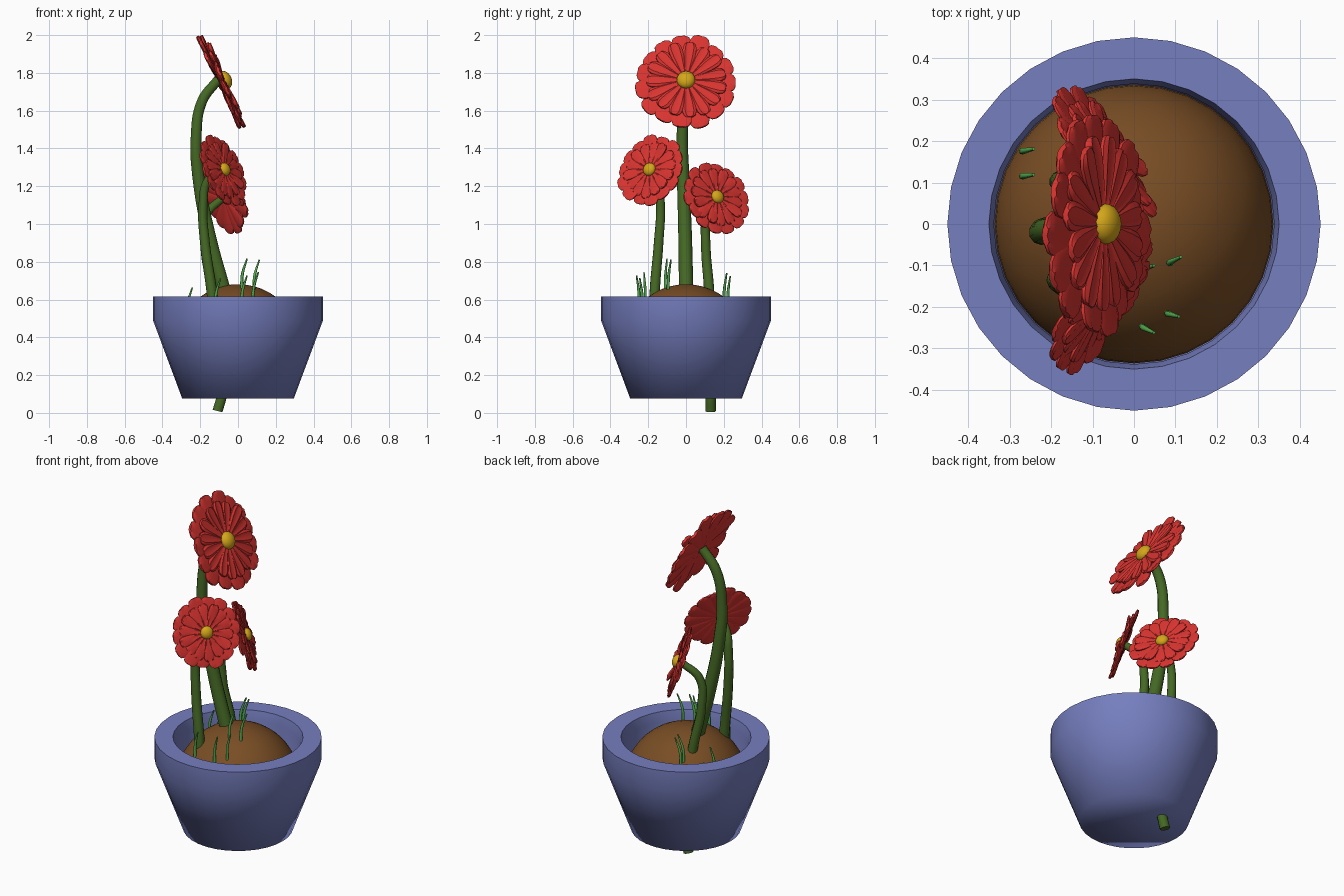
import bpy, bmesh, math, random
from mathutils import Vector, Matrix

random.seed(4)
if "Cube" in bpy.data.objects:
    bpy.data.objects.remove(bpy.data.objects["Cube"], do_unlink=True)


def material(name, rgb):
    m = bpy.data.materials.new(name)
    m.use_nodes = True
    m.diffuse_color = (*rgb, 1)
    m.node_tree.nodes["Principled BSDF"].inputs["Base Color"].default_value = (*rgb, 1)
    return m


BLUE = material("pot blue", (0.18, 0.21, 0.52))
BROWN = material("soil brown", (0.19, 0.075, 0.018))
RED = material("petal red", (0.70, 0.035, 0.03))
YELLOW = material("centre yellow", (0.65, 0.38, 0.01))
STEM = material("stem green", (0.06, 0.14, 0.018))
GRASS = material("grass green", (0.09, 0.42, 0.08))


def finish(name, bm, mat, angle):
    bmesh.ops.recalc_face_normals(bm, faces=bm.faces)
    mesh = bpy.data.meshes.new(name)
    bm.to_mesh(mesh)
    bm.free()
    mesh.materials.append(mat)
    ob = bpy.data.objects.new(name, mesh)
    bpy.context.collection.objects.link(ob)
    bpy.ops.object.select_all(action='DESELECT')
    ob.select_set(True)
    bpy.context.view_layer.objects.active = ob
    bpy.ops.object.shade_smooth_by_angle(angle=math.radians(angle))
    return ob


def bridge(bm, a, b):
    for i in range(len(a)):
        j = (i + 1) % len(a)
        bm.faces.new((a[i], a[j], b[j], b[i]))


def lathe(name, profile, mat, angle, sides=32):
    """Closed turned shape from (radius, height) points, capped at both ends."""
    bm = bmesh.new()
    rings = []
    for r, z in profile:
        rings.append([bm.verts.new((r * math.cos(math.tau * i / sides),
                                    r * math.sin(math.tau * i / sides), z))
                      for i in range(sides)])
    for a, b in zip(rings, rings[1:]):
        bridge(bm, a, b)
    bm.faces.new(rings[0])
    bm.faces.new(rings[-1])
    return finish(name, bm, mat, angle)


def tube(name, points, radii, mat, sides_res=2):
    """Round tapered stalk along a smooth path."""
    cu = bpy.data.curves.new(name, 'CURVE')
    cu.dimensions = '3D'
    cu.bevel_depth = 1.0
    cu.bevel_resolution = sides_res
    cu.resolution_u = 8
    cu.use_fill_caps = True
    sp = cu.splines.new('BEZIER')
    sp.bezier_points.add(len(points) - 1)
    for bp, co, r in zip(sp.bezier_points, points, radii):
        bp.co = co
        bp.radius = r
        bp.handle_left_type = bp.handle_right_type = 'AUTO'
    cu.materials.append(mat)
    ob = bpy.data.objects.new(name, cu)
    bpy.context.collection.objects.link(ob)
    return ob


def add_petal(bm, length, width, thick, lift, turn, curl):
    """Puffy petal: narrow root, broad rounded tip, pressed crease on top."""
    stations = ((0.08, 0.2), (0.35, 0.55), (0.65, 0.9), (0.86, 1), (0.96, 0.8), (1, 0.45))
    rot = Matrix.Rotation(turn, 3, 'Z')
    rings = []
    for u, w in stations:
        ring = []
        for k in range(10):
            a = math.tau * k / 10 + math.pi / 2
            z = math.sin(a) * thick * (0.5 + 0.5 * w)
            if k == 0:
                z *= 0.35
            z += lift + curl * u * u
            ring.append(bm.verts.new(rot @ Vector((u * length, math.cos(a) * w * width, z))))
        rings.append(ring)
    for a, b in zip(rings, rings[1:]):
        bridge(bm, a, b)
    bm.faces.new(rings[0])
    bm.faces.new(rings[-1])


def flower(name, centre, normal, radius, count):
    frame = Matrix.Translation(centre) @ Vector(normal).to_track_quat('Z', 'Y').to_matrix().to_4x4()
    # back layer of long petals, front layer of shorter ones set between them
    bm = bmesh.new()
    for scale, lift, shift, wide in ((1, -0.03, 0, 1.0), (0.8, 0.04, 0.5, 0.85)):
        for i in range(count):
            add_petal(bm, radius * scale * random.uniform(0.95, 1.01),
                      math.pi * radius * scale / count * wide, radius * 0.05,
                      radius * lift, math.tau * (i + shift) / count,
                      radius * random.uniform(-0.05, 0.07))
    finish(name + "_petals", bm, RED, 40).matrix_world = frame
    # domed centre
    bm = bmesh.new()
    bmesh.ops.create_uvsphere(bm, u_segments=20, v_segments=12, radius=radius * 0.18)
    bmesh.ops.scale(bm, vec=(1, 1, 0.7), verts=bm.verts)
    bmesh.ops.translate(bm, vec=(0, 0, radius * 0.07), verts=bm.verts)
    finish(name + "_centre", bm, YELLOW, 60).matrix_world = frame


# pot with thick rim and hollow inside
lathe("pot", [(0.295, 0.075), (0.45, 0.49), (0.45, 0.615), (0.35, 0.615),
              (0.338, 0.56), (0.338, 0.33), (0.27, 0.13)], BLUE, 75)

# domed soil
SOIL_R, SOIL_Z = 0.336, 0.345
dome = [(SOIL_R * math.cos(a), SOIL_Z + SOIL_R * math.sin(a))
        for a in (math.pi / 2 * i / 12 for i in range(12))]
lathe("soil", dome + [(0.004, SOIL_Z + SOIL_R)], BROWN, 60)

# stems
tube("tall_stem", [(-0.02, 0, 0.45), (-0.075, 0, 0.65), (-0.155, -0.005, 0.95),
                   (-0.21, -0.015, 1.25), (-0.222, -0.02, 1.45), (-0.19, -0.01, 1.65),
                   (-0.105, 0, 1.765)],
     [0.038, 0.038, 0.036, 0.033, 0.03, 0.028, 0.026], STEM, 3)
tube("front_stem", [(-0.12, -0.17, 0.45), (-0.14, -0.165, 0.65), (-0.175, -0.145, 0.9),
                    (-0.185, -0.135, 1.1), (-0.16, -0.15, 1.23), (-0.09, -0.185, 1.285)],
     [0.028, 0.028, 0.026, 0.024, 0.022, 0.02], STEM, 3)
tube("back_stem", [(-0.108, 0.13, 0.01), (-0.085, 0.13, 0.1), (-0.09, 0.13, 0.35),
                   (-0.135, 0.122, 0.65), (-0.175, 0.105, 0.88), (-0.165, 0.11, 1.05),
                   (-0.085, 0.155, 1.135)],
     [0.028, 0.028, 0.028, 0.027, 0.025, 0.023, 0.02], STEM, 3)

# flower heads
flower("tall_flower", (-0.085, 0, 1.755), (0.905, 0, 0.425), 0.272, 15)
flower("front_flower", (-0.08, -0.187, 1.285), (0.8, -0.5, 0.32), 0.2, 14)
flower("back_flower", (-0.068, 0.16, 1.14), (0.8, 0.5, 0.32), 0.2, 14)

# grass blades rooted on the soil dome
spots = ((-0.27, 0.175), (-0.27, 0.115), (0.02, -0.11), (0.085, -0.095), (0.08, -0.215),
         (0.02, -0.247), (-0.125, 0.2), (-0.12, -0.23), (-0.12, 0.22))
for n, (x, y) in enumerate(spots):
    base = SOIL_Z + math.sqrt(max(SOIL_R ** 2 - x * x - y * y, 0))
    side = random.uniform(-0.015, 0.018)
    tube(f"grass_blade_{n + 1}",
         [(x, y, base - 0.02), (x + 0.003, y + side * 0.2, base + 0.07),
          (x + 0.028, y + side, base + 0.155)],
         [0.008, 0.008, 0.004], GRASS, 1)
